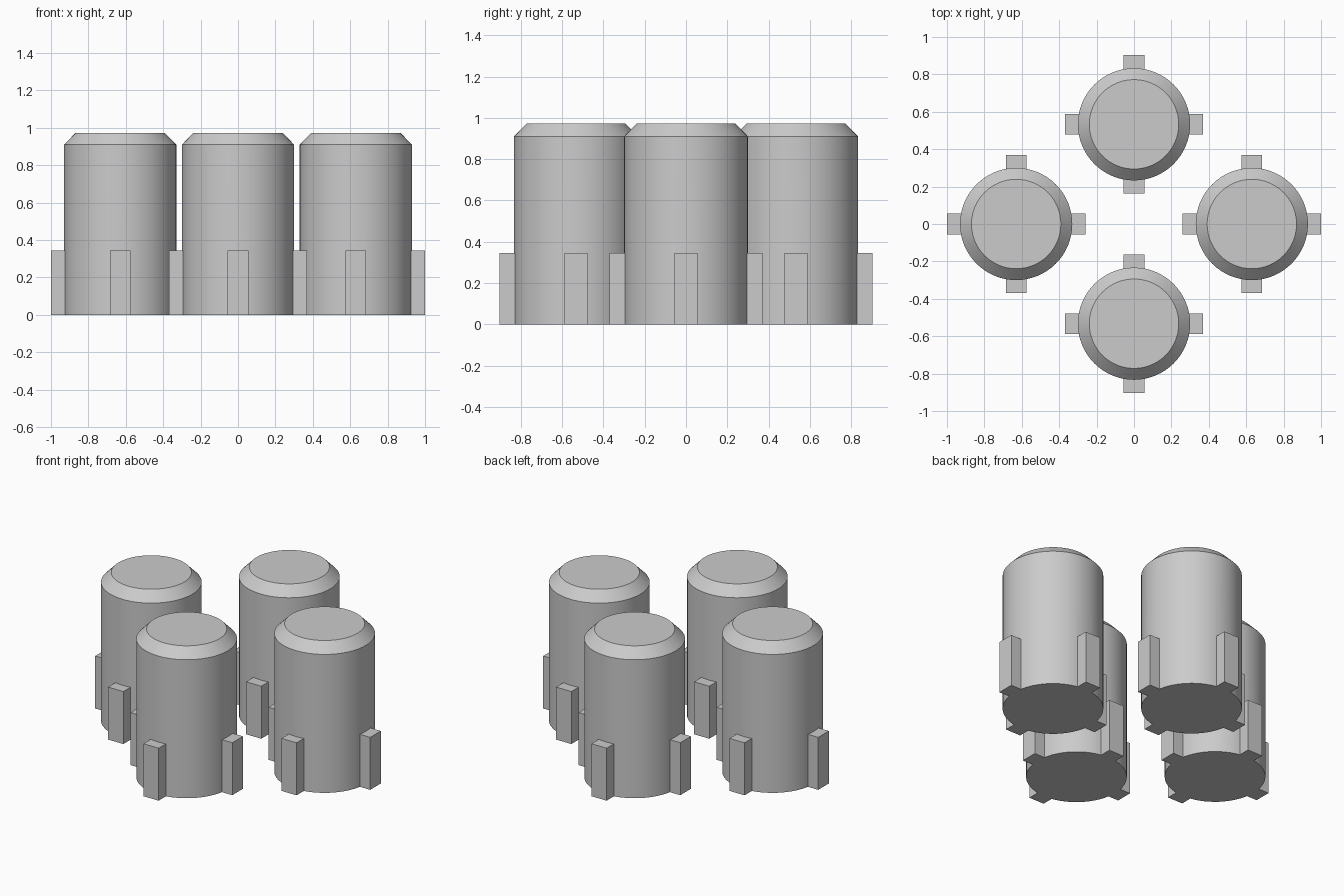
import bpy, bmesh, math
from mathutils import Matrix, Vector

cube = bpy.data.objects.get("Cube")
if cube:
    bpy.data.objects.remove(cube, do_unlink=True)

RADIUS, TOP_RADIUS = 0.30, 0.239
HEIGHT, SHOULDER = 0.973, 0.91
TAB_WIDTH, TAB_REACH, TAB_HEIGHT = 0.11, 0.37, 0.345
TAB_ROOT = 0.2
SIDES = 64

grey = bpy.data.materials.new("plain grey")
grey.diffuse_color = (0.6, 0.6, 0.6, 1)
grey.use_nodes = True
grey.node_tree.nodes["Principled BSDF"].inputs["Base Color"].default_value = (0.6, 0.6, 0.6, 1)


def make_object(name, bm, location):
    bmesh.ops.recalc_face_normals(bm, faces=bm.faces)
    mesh = bpy.data.meshes.new(name)
    bm.to_mesh(mesh)
    bm.free()
    mesh.materials.append(grey)
    obj = bpy.data.objects.new(name, mesh)
    obj.location = location
    bpy.context.collection.objects.link(obj)
    return obj


def canister_body(name, location):
    # Upright cylinder with a chamfered top rim
    bm = bmesh.new()
    rings = []
    for radius, z in ((RADIUS, 0), (RADIUS, SHOULDER), (TOP_RADIUS, HEIGHT)):
        rings.append([bm.verts.new((radius * math.cos(a), radius * math.sin(a), z))
                      for a in (math.tau * i / SIDES for i in range(SIDES))])
    for low, high in zip(rings, rings[1:]):
        for i in range(SIDES):
            j = (i + 1) % SIDES
            bm.faces.new((low[i], low[j], high[j], high[i]))
    bm.faces.new(rings[0])
    bm.faces.new(rings[-1])
    return make_object(name, bm, location)


def foot_tabs(location):
    # Four upright blocks around the base
    bm = bmesh.new()
    size = Vector((TAB_REACH - TAB_ROOT, TAB_WIDTH, TAB_HEIGHT))
    centre = Vector(((TAB_REACH + TAB_ROOT) / 2, 0, TAB_HEIGHT / 2))
    for k in range(4):
        matrix = (Matrix.Rotation(k * math.pi / 2, 4, 'Z')
                  @ Matrix.Translation(centre) @ Matrix.Diagonal(size).to_4x4())
        bmesh.ops.create_cube(bm, size=1, matrix=matrix)
    return make_object("foot_tabs", bm, location)


def build_canister(name, location):
    # Fuse the tabs into the body so the underside is one flat face
    body = canister_body(name, location)
    tabs = foot_tabs(location)
    union = body.modifiers.new("join_tabs", 'BOOLEAN')
    union.operation = 'UNION'
    union.solver = 'EXACT'
    union.object = tabs
    bpy.ops.object.select_all(action='DESELECT')
    body.select_set(True)
    bpy.context.view_layer.objects.active = body
    bpy.ops.object.modifier_apply(modifier=union.name)
    bpy.data.objects.remove(tabs, do_unlink=True)
    bpy.ops.object.shade_smooth_by_angle(angle=math.radians(30))


# Diamond arrangement of four canisters
for side, x, y in (("left", 0.63, 0), ("right", -0.63, 0),
                   ("front", 0, -0.533), ("back", 0, 0.533)):
    build_canister(side + "_canister", (x, y, 0))
